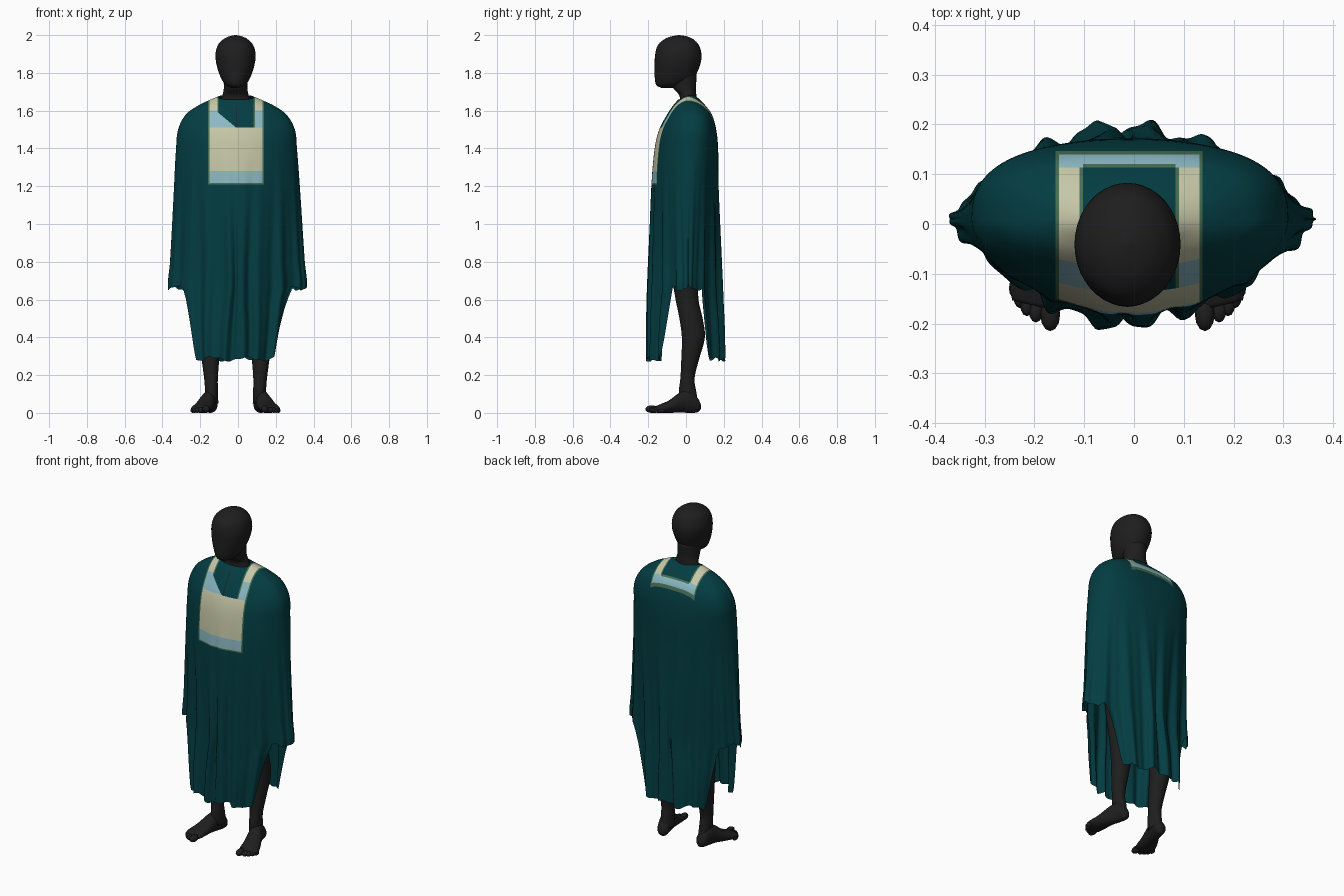
import bpy, bmesh, math
from mathutils import Matrix, Vector

if "Cube" in bpy.data.objects:
    bpy.data.objects.remove(bpy.data.objects["Cube"])

CX = -0.013  # figure's centre line


def material(name, rgb):
    m = bpy.data.materials.new(name)
    m.diffuse_color = (*rgb, 1)
    m.use_nodes = True
    m.node_tree.nodes["Principled BSDF"].inputs["Base Color"].default_value = m.diffuse_color
    return m


TEAL = material("dark teal cloth", (0.001, 0.046, 0.054))
BLACK = material("charcoal body", (0.013, 0.013, 0.013))
CREAM = material("cream embroidery", (0.56, 0.57, 0.385))
BLUE = material("pale blue embroidery", (0.26, 0.48, 0.55))
OLIVE = material("olive trim", (0.06, 0.155, 0.085))


def sample(rings, z):
    """Smooth interpolation of ring values at height z (rings sorted upwards)."""
    z = min(max(z, rings[0][0]), rings[-1][0])
    i = 0
    while i < len(rings) - 2 and z > rings[i + 1][0]:
        i += 1
    p, q = rings[i], rings[i + 1]
    h = q[0] - p[0]
    t = (z - p[0]) / h
    a, b = rings[max(i - 1, 0)], rings[min(i + 2, len(rings) - 1)]
    out = []
    for k in range(1, len(p)):
        m0 = (q[k] - a[k]) / (q[0] - a[0]) * h
        m1 = (b[k] - p[k]) / (b[0] - p[0]) * h
        out.append((2*t**3 - 3*t*t + 1) * p[k] + (t**3 - 2*t*t + t) * m0
                   + (3*t*t - 2*t**3) * q[k] + (t**3 - t*t) * m1)
    return out


def finish(bm, name, mats):
    me = bpy.data.meshes.new(name)
    for f in bm.faces:
        f.smooth = True
    bm.to_mesh(me)
    bm.free()
    for m in mats:
        me.materials.append(m)
    ob = bpy.data.objects.new(name, me)
    bpy.context.collection.objects.link(ob)
    return ob


def loft(bm, rings, side=1, mat=Matrix(), n=28, sub=4):
    """Closed tube through rings (z, centre x, half width, y front, y back)."""
    zs = [p[0] + (q[0] - p[0]) * s / sub for p, q in zip(rings, rings[1:]) for s in range(sub)]
    zs.append(rings[-1][0])
    rows = []
    for z in zs:
        cx, a, f, b = sample(rings, z)
        row = []
        for k in range(n):
            t = 2 * math.pi * k / n
            v = mat @ Vector((cx + a * math.cos(t), (f + b) / 2 + (b - f) / 2 * math.sin(t), z))
            row.append(bm.verts.new((CX + side * v.x, v.y, v.z)))
        rows.append(row)
    for r, s in zip(rows, rows[1:]):
        for k in range(n):
            bm.faces.new((r[k], r[(k + 1) % n], s[(k + 1) % n], s[k]))
    bm.faces.new(rows[0][::-1])
    bm.faces.new(rows[-1])
    bmesh.ops.recalc_face_normals(bm, faces=bm.faces)


# --- head and neck
bm = bmesh.new()
loft(bm, [(1.72, 0, .02, -.13, -.07), (1.733, 0, .048, -.155, -.02), (1.76, 0, .07, -.164, .035),
          (1.80, 0, .088, -.166, .058), (1.85, 0, .102, -.166, .077), (1.90, 0, .106, -.163, .082),
          (1.95, 0, .092, -.147, .066), (1.98, 0, .062, -.112, .036), (1.994, 0, .032, -.075, .002),
          (2.0, 0, .004, -.042, -.034)], n=40)
finish(bm, "head", [BLACK])
bm = bmesh.new()
loft(bm, [(1.58, 0, .13, -.05, .08), (1.64, 0, .085, -.035, .06), (1.68, 0, .07, -.035, .055),
          (1.72, 0, .062, -.068, .053), (1.80, 0, .067, -.095, .057)])
finish(bm, "neck", [BLACK])

# --- torso
bm = bmesh.new()
loft(bm, [(.86, 0, .13, -.08, .10), (.95, 0, .165, -.095, .11), (1.05, 0, .155, -.1, .1),
          (1.2, 0, .135, -.1, .09), (1.4, 0, .16, -.12, .11), (1.52, 0, .17, -.08, .1),
          (1.6, 0, .12, -.05, .08)])
finish(bm, "torso", [BLACK])

# --- limbs, one per side
for side, word in ((-1, "right"), (1, "left")):
    bm = bmesh.new()
    loft(bm, [(.05, .125, .034, -.03, .065), (.11, .127, .034, -.038, .055), (.18, .13, .036, -.03, .045),
              (.28, .133, .046, -.025, .068), (.40, .137, .056, -.022, .1), (.50, .135, .055, -.035, .088),
              (.60, .13, .056, -.055, .066), (.75, .122, .072, -.08, .068), (.9, .105, .09, -.1, .1),
              (1.0, .095, .08, -.09, .11)], side)
    finish(bm, word + "_leg", [BLACK])

    bm = bmesh.new()
    loft(bm, [(.75, .262, .012, -.04, 0), (.79, .263, .02, -.05, .02), (.86, .264, .025, -.045, .03),
              (.95, .263, .025, -.032, .033), (1.1, .26, .034, -.03, .055), (1.3, .25, .043, -.03, .07),
              (1.45, .23, .052, -.04, .08), (1.54, .195, .05, -.03, .08)], side)
    finish(bm, word + "_arm", [BLACK])

    # foot runs along a splayed direction: ring z -> forward, ring y -> up
    turn = Matrix.Rotation(math.radians(13), 4, 'Z')
    lay = Matrix(((1, 0, 0, 0), (0, 0, -1, 0), (0, 1, 0, 0), (0, 0, 0, 1)))
    place = Matrix.Translation((.122, .078, 0)) @ turn @ lay
    bm = bmesh.new()
    loft(bm, [(0, 0, .008, .02, .045), (.015, 0, .03, .004, .075), (.06, 0, .036, 0, .12),
              (.11, .002, .04, .002, .11), (.17, .008, .05, 0, .068), (.22, .01, .055, 0, .046),
              (.25, .008, .047, .004, .034)], side, place)
    for i in range(5):  # toes, big one inside
        r = (.020, .015, .014, .013, .012)[i]
        c = place @ Vector(((-.026, .004, .024, .041, .055)[i], r, .26 - .0022 * i * i))
        c.x = CX + side * c.x
        bmesh.ops.create_uvsphere(bm, u_segments=12, v_segments=8, radius=1,
                                  matrix=Matrix.Translation(c) @ Matrix.Diagonal((r, r * 1.7, r, 1)))
    finish(bm, word + "_foot", [BLACK])

# --- robe: rings (z, centre x, half width, y front, y back, front power, back power)
ROBE = [(.25, -.018, .265, -.2, .197, 2, 2), (.45, -.012, .305, -.199, .193, 1.75, 1.75),
        (.58, -.008, .34, -.198, .188, 1.5, 1.5), (.66, -.004, .367, -.197, .186, 1.38, 1.4),
        (.8, -.004, .356, -.194, .182, 1.42, 1.5), (1.2, -.006, .333, -.183, .173, 1.7, 1.95),
        (1.4, -.008, .32, -.166, .17, 1.85, 2.4), (1.5, -.008, .309, -.142, .16, 1.9, 2.8),
        (1.58, -.01, .266, -.1, .137, 1.95, 3), (1.625, -.011, .204, -.07, .105, 2.1, 2.7),
        (1.655, -.012, .142, -.045, .076, 2, 2.2), (1.68, -.012, .082, -.025, .05, 2, 2)]
COLS, ROWS, YC = 264, 76, .01


def step(e0, e1, v):
    t = min(max((v - e0) / (e1 - e0), 0), 1)
    return t * t * (3 - 2 * t)


def robe_point(t, v):
    c, s = math.cos(t), math.sin(t)
    top = 1.68 - .022 * max(0, -s)
    # open sides: hem rises from shin length to the sleeve ends
    hem = .285 + .375 * (1 - step(.54, .67, abs(s))) + .01 * math.sin(9 * t + 1) + .004 * math.sin(23 * t)
    z = top + (hem - top) * v
    cx, a, yf, yb, nf, nb = sample(ROBE, z)
    n, b = (nf, YC - yf) if s < 0 else (nb, yb - YC)
    x = a * math.copysign(abs(c) ** (2 / n), c)
    y = b * math.copysign(abs(s) ** (2 / n), s)
    main = math.cos(15 * (t - 1.4)) if s > 0 else math.cos(18 * (t - 4.49))
    fold = step(0, .6, abs(s)) * main + .35 * math.cos(31 * t + 2 * math.sin(t))
    d = .014 * step(1.42, .5, z) * fold
    return Vector((cx + x + .5 * d * c, YC + y + d * math.copysign(abs(s) ** .5, s), z))


bm = bmesh.new()
grid = [[bm.verts.new(robe_point(2 * math.pi * (k + .5) / COLS, (r / ROWS) ** 1.5))
         for k in range(COLS)] for r in range(ROWS + 1)]
for r, s in zip(grid, grid[1:]):
    for k in range(COLS):
        j = (k + 1) % COLS
        bm.faces.new((r[k], s[k], s[j], r[j]))


# --- embroidery outline cut into the cloth
def cut(co, no, test):
    faces = [f for f in bm.faces if test(f.calc_center_median())]
    geom = set(faces)
    for f in faces:
        geom.update(f.edges)
        geom.update(f.verts)
    bmesh.ops.bisect_plane(bm, geom=list(geom), plane_co=co, plane_no=no, dist=1e-5)


X0, X1, H0, H1 = -.158, .138, -.102, .083   # outer and inner sides
Z0, Z1, Y0, Y1 = 1.21, 1.512, .113, .147    # front bottom, neck bottom, back inner, back outer
W = .007                                    # trim width
upper = lambda c: c.z > 1.16 and abs(c.x) < .19
front = lambda c: upper(c) and c.y < .02
back = lambda c: upper(c) and c.y >= .02 and c.z > 1.45
for x in (X0, X0 + W, H0 - W, H0, H1, H1 + W, X1 - W, X1):
    cut((x, 0, 0), (1, 0, 0), upper)
for x in (-.008, -.004):
    cut((x, 0, 0), (1, 0, 0), lambda c: front(c) and c.z > Z1)
for z in (Z0, Z0 + W, 1.28, Z1, 1.6):
    cut((0, 0, z), (0, 0, 1), front)
for y in (Y0, Y0 + W, Y1 - W, Y1):
    cut((0, y, 0), (0, 1, 0), back)
DIAG = Vector((.075, 0, .09))
DCO = Vector((-.012, 0, Z1))
cut(DCO, DIAG, front)


def panel(c):
    """0 cloth, 1 cream, 2 blue, 3 trim, 4 dark slit."""
    is_front = c.y < .02
    if not (X0 < c.x < X1) or c.z < (Z0 if is_front else 1.45) or (not is_front and c.y > Y1):
        return 0
    neck = c.z > Z1 if is_front else c.y < Y0
    if H0 < c.x < H1 and neck:
        if is_front and (c - DCO).dot(DIAG) < 0:
            return 2
        return 4 if is_front and -.008 < c.x < -.004 and c.z < 1.63 else 0
    inner = neck and (H0 - W < c.x < H1 + W) and not (is_front and c.x < 0 and c.z < 1.59)
    rim = c.x < X0 + W or c.x > X1 - W
    end = c.z < Z0 + W if is_front else (c.y > Y1 - W or (Y0 < c.y < Y0 + W and H0 < c.x < H1))
    if inner or rim or end:
        return 3
    if is_front:
        return 2 if c.z < 1.28 or Z1 < c.z < 1.6 else 1
    return 2 if c.y > Y0 else 1


for f in bm.faces:
    f.material_index = panel(f.calc_center_median())
bmesh.ops.recalc_face_normals(bm, faces=bm.faces)
finish(bm, "robe", [TEAL, CREAM, BLUE, OLIVE, BLACK])
